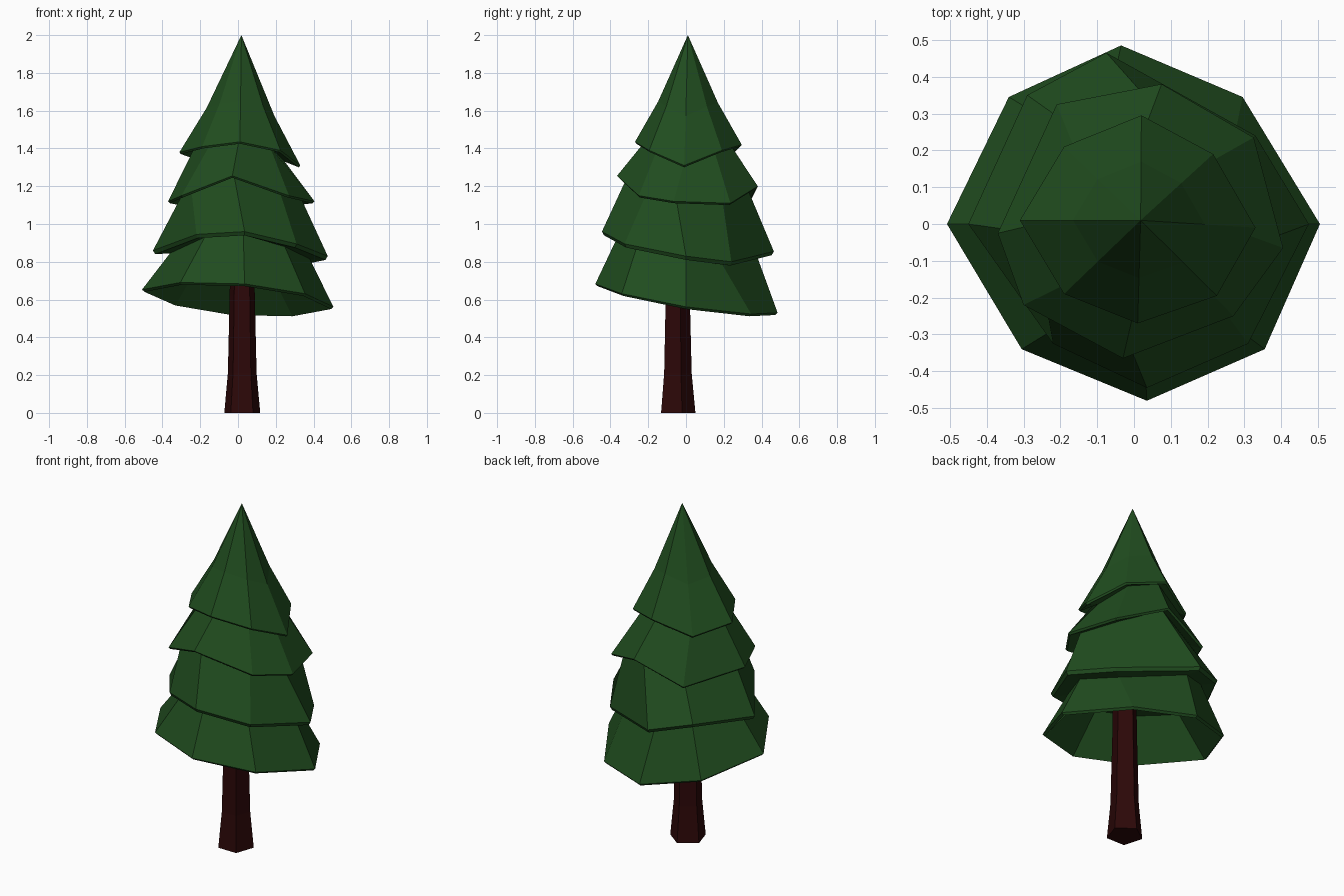
import bpy
import bmesh
from math import cos, sin, radians
from mathutils import Vector

cube = bpy.data.objects.get("Cube")
if cube:
    bpy.data.objects.remove(cube, do_unlink=True)


def make_material(name, colour):
    mat = bpy.data.materials.new(name)
    mat.use_nodes = True
    mat.diffuse_color = (*colour, 1)
    bsdf = next(n for n in mat.node_tree.nodes if n.type == 'BSDF_PRINCIPLED')
    bsdf.inputs["Base Color"].default_value = (*colour, 1)
    bsdf.inputs["Roughness"].default_value = 0.9
    return mat


def loft(name, rings, material):
    """Skin a list of rings; a ring holding one point closes to a tip."""
    bm = bmesh.new()
    loops = [[bm.verts.new(p) for p in ring] for ring in rings]
    for a, b in zip(loops, loops[1:]):
        count = max(len(a), len(b))
        for i in range(count):
            j = (i + 1) % count
            if len(a) == 1:
                bm.faces.new((a[0], b[i], b[j]))
            elif len(b) == 1:
                bm.faces.new((a[i], b[0], a[j]))
            else:
                bm.faces.new((a[i], b[i], b[j], a[j]))
    for end in (loops[0], loops[-1]):
        if len(end) > 2:
            bm.faces.new(end)
    bmesh.ops.recalc_face_normals(bm, faces=bm.faces[:])
    mesh = bpy.data.meshes.new(name)
    bm.to_mesh(mesh)
    bm.free()
    mesh.materials.append(material)
    obj = bpy.data.objects.new(name, mesh)
    bpy.context.collection.objects.link(obj)
    return obj


def inset(ring, scale, rise):
    """Shrink a ring towards the trunk axis and raise it."""
    return [Vector((p.x * scale, p.y * scale, p.z + rise)) for p in ring]


def tier(ring, lip, neck, rise):
    """A rim, its thin lip, and the recessed neck where the next tier starts."""
    return [ring, inset(ring, 0.975, -lip), inset(ring, neck, rise)]


def points(coords):
    return [Vector(c) for c in coords]


green = make_material("dark pine green", (0.0145, 0.073, 0.0135))
brown = make_material("dark red brown", (0.025, 0.0022, 0.0024))

# Drooping eight-cornered branch rims, top to bottom, starting at +x
tip = Vector((0.018, 0.01, 2.0))
top_rim = points([
    (.33, -.01, 1.31), (.215, .19, 1.39), (.02, .295, 1.42), (-.19, .21, 1.34),
    (-.31, .01, 1.38), (-.19, -.19, 1.41), (.01, -.27, 1.435), (.225, -.195, 1.39)])
upper_rim = points([
    (.405, -.065, 1.12), (.325, .235, 1.11), (.075, .38, 1.2), (-.21, .325, 1.09),
    (-.37, -.025, 1.12), (-.3, -.22, 1.15), (-.03, -.365, 1.255), (.27, -.25, 1.15)])
lower_rim = points([
    (.475, 0, .83), (.33, .24, .80), (-.075, .465, .855), (-.29, .35, .90),
    (-.45, 0, .86), (-.22, -.325, .945), (.035, -.445, .96), (.31, -.325, .895)])
bottom_rim = [Vector((x, y, 0.607 - 0.165 * y - 0.09 * x)) for x, y in (
    (.505, 0), (.295, .345), (-.035, .485), (-.34, .345),
    (-.508, 0), (-.305, -.34), (.035, -.48), (.355, -.34))]

# Foliage: a flared tip, stepped tiers and a hollow underside
flare = [Vector((*tip.xy.lerp(p.xy, 0.56), tip.z + (p.z - tip.z) * 0.62))
         for p in top_rim]
loft("foliage", [
    [tip], flare,
    *tier(top_rim, 0.01, 0.75, 0.02),
    *tier(upper_rim, 0.01, 0.82, 0.02),
    *tier(lower_rim, 0.02, 0.8, -0.015),
    *tier(bottom_rim, 0.012, 0.62, 0.2),
    [Vector((0.02, -0.03, 0.9))]], green)

# Five-sided trunk, flared at the foot
trunk_rings = [[(0.022 + r * cos(radians(72 * i - 55)),
                 -0.05 + r * sin(radians(72 * i - 55)), z) for i in range(5)]
               for r, z in ((0.1, 0), (0.08, 0.21), (0.07, 0.62), (0.065, 0.95))]
loft("trunk", trunk_rings, brown)
